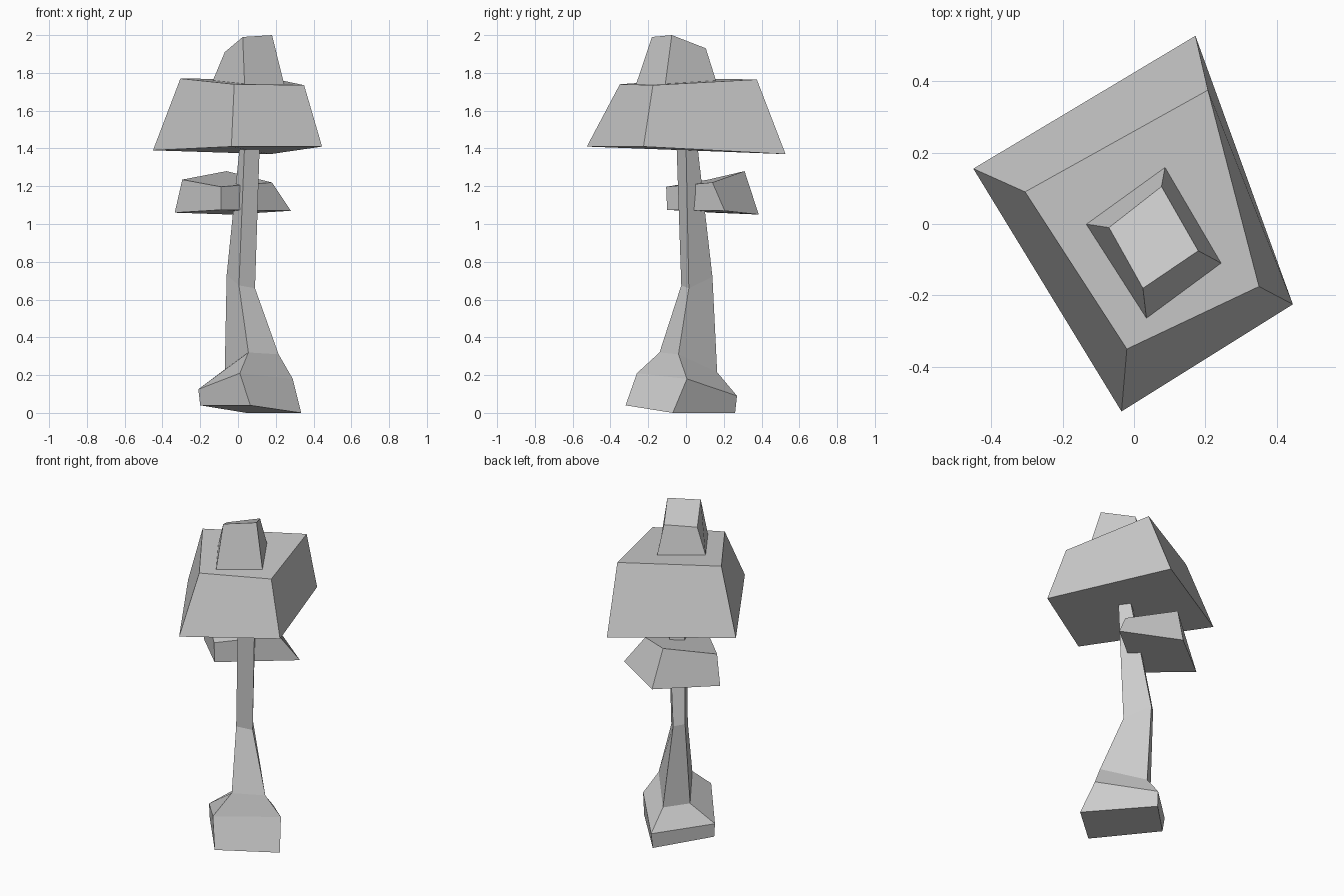
import bpy
import bmesh


def loft(name, rings):
    """Skin a stack of four-cornered rings (left, front, right, back) and cap both ends."""
    bm = bmesh.new()
    loops = [[bm.verts.new(p) for p in ring] for ring in rings]
    for low, high in zip(loops, loops[1:]):
        for i in range(4):
            j = (i + 1) % 4
            bm.faces.new((low[i], low[j], high[j], high[i]))
    bm.faces.new(loops[0][::-1])
    bm.faces.new(loops[-1])
    bmesh.ops.recalc_face_normals(bm, faces=bm.faces[:])
    mesh = bpy.data.meshes.new(name)
    bm.to_mesh(mesh)
    bm.free()
    obj = bpy.data.objects.new(name, mesh)
    bpy.context.collection.objects.link(obj)
    return obj


# Trunk: flared root block, shoulder, bend, slim top tucked into the canopy
loft("trunk", [
    [(-0.20, 0.01, 0.04), (0.065, -0.32, 0.04), (0.335, -0.07, 0.0), (0.045, 0.26, 0.0)],
    [(-0.21, 0.017, 0.125), (0.01, -0.26, 0.21), (0.29, 0.005, 0.18), (0.05, 0.27, 0.09)],
    [(-0.07, 0.06, 0.23), (0.055, -0.14, 0.32), (0.215, -0.04, 0.31), (0.042, 0.165, 0.215)],
    [(-0.06, 0.095, 0.73), (0.005, -0.025, 0.675), (0.09, 0.015, 0.66), (-0.01, 0.14, 0.72)],
    [(0.01, 0.0, 1.42), (0.035, -0.05, 1.42), (0.115, 0.0, 1.42), (0.08, 0.06, 1.42)],
])

# Small foliage clump low on the trunk
loft("lower_foliage", [
    [(-0.335, 0.145, 1.06), (-0.09, -0.10, 1.075), (0.28, 0.205, 1.07), (-0.037, 0.385, 1.05)],
    [(-0.295, 0.118, 1.235), (-0.09, -0.105, 1.197), (0.18, 0.14, 1.22), (-0.06, 0.31, 1.28)],
])

# Large main canopy
loft("main_canopy", [
    [(-0.45, 0.155, 1.39), (-0.035, -0.525, 1.41), (0.445, -0.225, 1.41), (0.172, 0.527, 1.37)],
    [(-0.305, 0.09, 1.77), (-0.02, -0.35, 1.74), (0.35, -0.175, 1.735), (0.207, 0.375, 1.765)],
])

# Small crown on top
loft("crown_foliage", [
    [(-0.135, 0.0, 1.755), (0.035, -0.265, 1.738), (0.245, -0.11, 1.738), (0.087, 0.16, 1.755)],
    [(-0.07, -0.01, 1.91), (0.025, -0.18, 1.99), (0.18, -0.075, 2.0), (0.077, 0.105, 1.93)],
])
